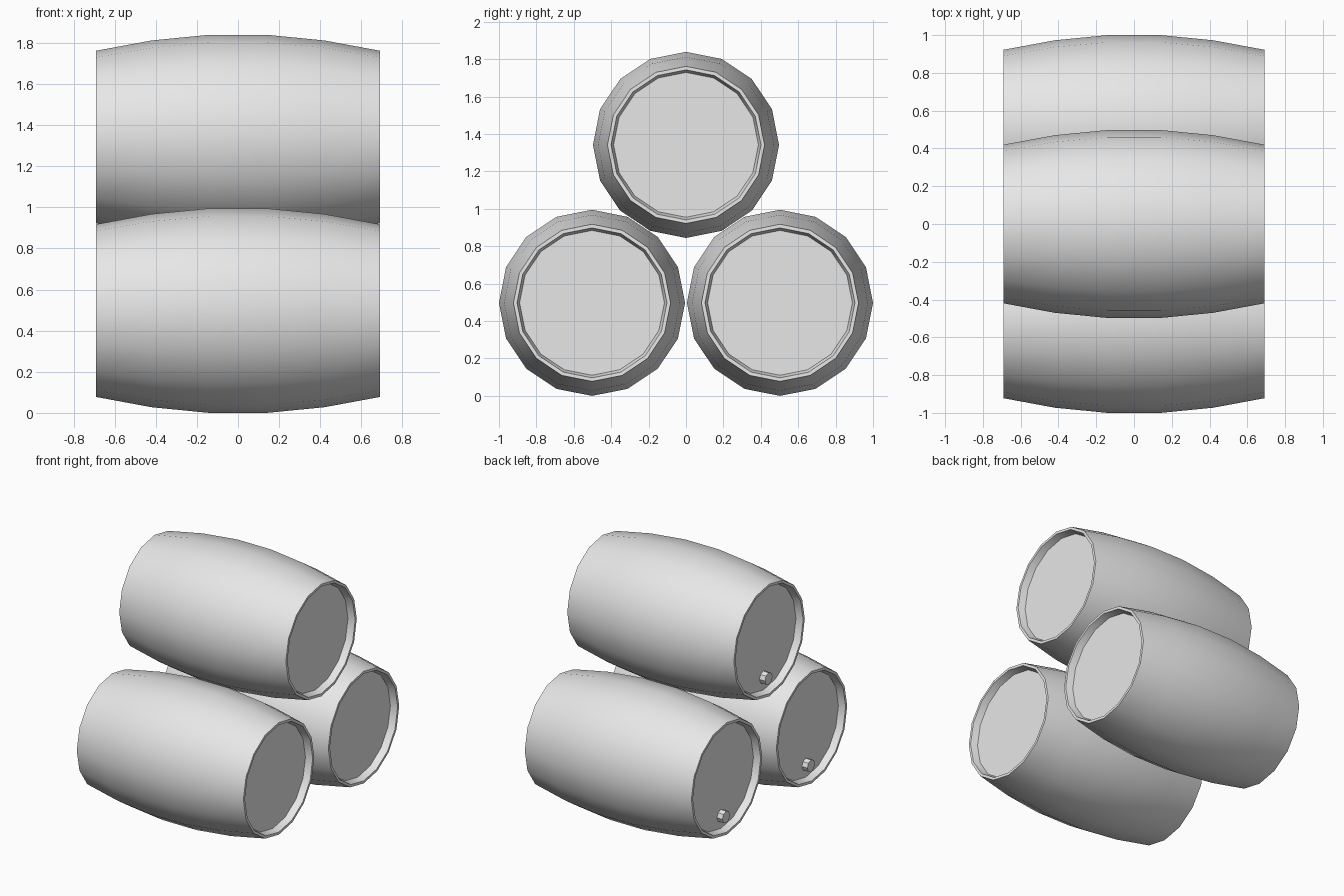
import bpy, bmesh, math
from mathutils import Matrix, Vector

cube = bpy.data.objects.get("Cube")
if cube:
    bpy.data.objects.remove(cube, do_unlink=True)

SIDES = 16
RADIUS = 0.4975

grey = bpy.data.materials.new("light_grey")
grey.use_nodes = True
colour = (0.8, 0.8, 0.8, 1)
grey.diffuse_color = colour
grey.node_tree.nodes["Principled BSDF"].inputs["Base Color"].default_value = colour


def finish(bm, name, location):
    """Turn a bmesh into a smooth shaded object with sharp edges kept."""
    bmesh.ops.recalc_face_normals(bm, faces=bm.faces)
    mesh = bpy.data.meshes.new(name)
    bm.to_mesh(mesh)
    bm.free()
    mesh.materials.append(grey)
    obj = bpy.data.objects.new(name, mesh)
    obj.location = location
    bpy.context.collection.objects.link(obj)
    bpy.ops.object.select_all(action="DESELECT")
    obj.select_set(True)
    bpy.context.view_layer.objects.active = obj
    bpy.ops.object.shade_smooth_by_angle(angle=math.radians(35))
    return obj


def barrel(name, location):
    # Half profile (x, radius) from the recessed head out over the rim to the belly
    half = [(0.64, 0.387), (0.69, 0.401), (0.69, 0.42), (0.42, 0.47), (0.14, RADIUS)]
    profile = half + [(-x, r) for x, r in reversed(half)]
    bm = bmesh.new()
    verts = [bm.verts.new((x, 0, r)) for x, r in profile]
    edges = [bm.edges.new(pair) for pair in zip(verts, verts[1:])]
    bmesh.ops.spin(bm, geom=verts + edges, cent=(0, 0, 0), axis=(1, 0, 0),
                   angle=math.tau, steps=SIDES, use_merge=False)
    bmesh.ops.remove_doubles(bm, verts=bm.verts, dist=0.0005)
    # Flat heads at both ends
    bmesh.ops.holes_fill(bm, edges=[e for e in bm.edges if e.is_boundary], sides=0)
    return finish(bm, name, location)


def tap(name, location):
    # Short stub low on the left-hand head
    bm = bmesh.new()
    bmesh.ops.create_cone(bm, cap_ends=True, segments=8, radius1=0.045, radius2=0.045,
                          depth=0.05, matrix=Matrix.Rotation(math.pi / 2, 4, "Y"))
    return finish(bm, name, Vector(location) + Vector((-0.66, 0, -0.29)))


# Two barrels side by side with one resting on top
stack = {
    "front": (0, RADIUS - 1, RADIUS),
    "back": (0, 1 - RADIUS, RADIUS),
    "top": (0, 0, 1.342),
}
for place, centre in stack.items():
    barrel(place + "_barrel", centre)
    tap(place + "_tap", centre)
